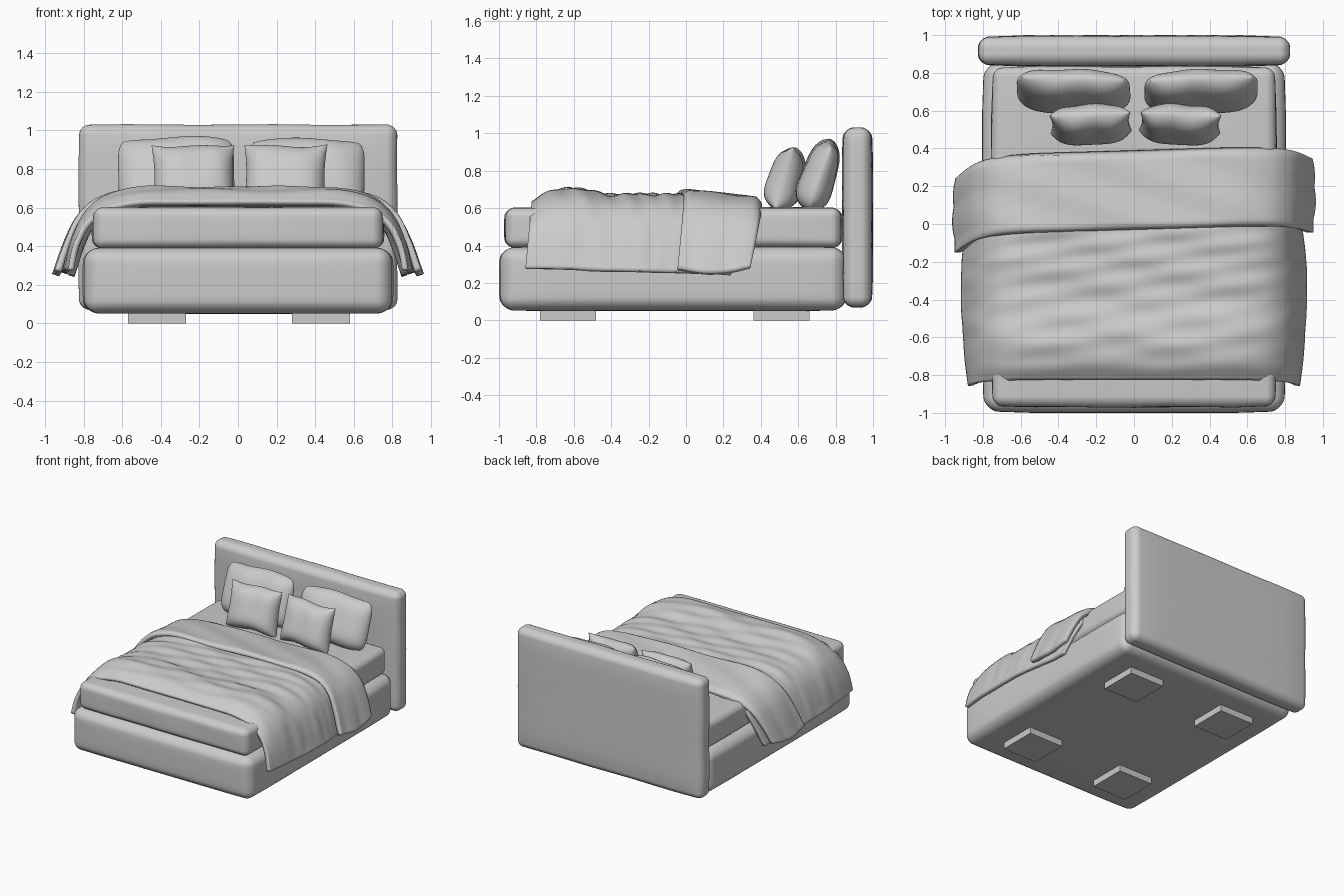
import bpy, bmesh, math
from math import sin, cos, pi

if "Cube" in bpy.data.objects:
    bpy.data.objects.remove(bpy.data.objects["Cube"])

grey = bpy.data.materials.new("soft_grey")
grey.diffuse_color = (0.6, 0.6, 0.6, 1)
grey.use_nodes = True
grey.node_tree.nodes["Principled BSDF"].inputs["Base Color"].default_value = grey.diffuse_color


def finish(name, bm, angle=40):
    bmesh.ops.recalc_face_normals(bm, faces=bm.faces[:])
    me = bpy.data.meshes.new(name)
    bm.to_mesh(me)
    bm.free()
    me.materials.append(grey)
    ob = bpy.data.objects.new(name, me)
    bpy.context.collection.objects.link(ob)
    bpy.context.view_layer.objects.active = ob
    ob.select_set(True)
    bpy.ops.object.shade_smooth_by_angle(angle=math.radians(angle))
    ob.select_set(False)
    return ob


def cushion_box(name, lo, hi, r, bulge, ripple=0.0):
    """Upholstered block: rounded edges, faces puffed out by bulge (x, y, z)."""
    bm = bmesh.new()
    bmesh.ops.create_cube(bm, size=2)
    bmesh.ops.subdivide_edges(bm, edges=bm.edges[:], cuts=15, use_grid_fill=True)
    mid = [(a + b) / 2 for a, b in zip(lo, hi)]
    half = [(b - a) / 2 - g for a, b, g in zip(lo, hi, bulge)]
    for v in bm.verts:
        t = list(v.co)
        core, off = [], []
        for k in range(3):
            inner, s = half[k] - r, (1 if t[k] > 0 else -1)
            a = abs(t[k])
            core.append(s * inner * min(a / 0.5, 1))
            off.append(s * math.tan(max(0, a - 0.5) * pi / 2) * r)
        length = math.sqrt(sum(o * o for o in off)) or 1
        p = [c + o / length * r for c, o in zip(core, off)]
        n = [p[k] / half[k] for k in range(3)]
        for k in range(3):
            i, j = (k + 1) % 3, (k + 2) % 3
            # long directions stay full almost to the edge, short ones arch
            e = [4 if half[m] < 0.25 else 12 for m in (i, j)]
            puff = max(0, 1 - abs(n[i]) ** e[0]) * max(0, 1 - abs(n[j]) ** e[1])
            wave = ripple * sin(9 * p[0] + 5 * p[1] + 14 * p[2]) * puff
            v.co[k] = mid[k] + p[k] + n[k] * (bulge[k] * puff + wave)
    return finish(name, bm)


# Bed frame, mattress, headboard
cushion_box("bed_base", (-0.805, -1.0, 0.05), (0.805, 0.86, 0.393), 0.065, (0.018, 0.018, 0.004))
cushion_box("mattress", (-0.755, -0.97, 0.385), (0.755, 0.835, 0.604), 0.045, (0.012, 0.012, 0.003), 0.003)
cushion_box("headboard", (-0.825, 0.835, 0.07), (0.825, 0.998, 1.03), 0.05, (0.005, 0.014, 0.002), 0.002)

# Feet
for i, x in enumerate((-0.42, 0.43)):
    for j, y in enumerate((-0.63, 0.51)):
        bm = bmesh.new()
        bmesh.ops.create_cube(bm, size=1)
        for v in bm.verts:
            v.co = (x + v.co.x * 0.30, y + v.co.y * 0.30, 0.032 + v.co.z * 0.064)
        finish(f"foot_{i}_{j}", bm)


def interp(pts, t):
    """Linear lookup through (t, value) points."""
    for (a, p), (b, q) in zip(pts, pts[1:]):
        if t <= b:
            f = max(0, (t - a) / (b - a))
            return p + (q - p) * f
    return pts[-1][1]


def smooth_interp(pts, t, w):
    return sum(interp(pts, t + k * w) for k in (-1, -0.5, 0, 0.5, 1)) / 5


def sheet(name, nu, nv, fn, thick):
    """Cloth grid from fn(u, v), u in -1..1 across, v in 0..1 along, given thickness."""
    bm = bmesh.new()
    rows = [[bm.verts.new(fn(-1 + 2 * i / nu, j / nv)) for i in range(nu + 1)] for j in range(nv + 1)]
    for a, b in zip(rows, rows[1:]):
        for i in range(nu):
            bm.faces.new((a[i], a[i + 1], b[i + 1], b[i]))
    ob = finish(name, bm, 60)
    m = ob.modifiers.new("thickness", "SOLIDIFY")
    m.thickness, m.offset = thick, -1
    return ob


# Half cross-section of the draped cloth: outward position and drop fraction
OUT = [(0, 0), (0.5, 0.58), (0.62, 0.72), (0.72, 0.805), (0.85, 0.862), (1, 0.91)]
DROP = [(0, 0), (0.45, 0.0), (0.58, 0.07), (0.66, 0.19), (0.76, 0.42), (1, 1)]
TOP = [(-0.86, 0.62), (-0.82, 0.635), (-0.76, 0.685), (-0.62, 0.71), (-0.52, 0.695), (-0.42, 0.672),
       (-0.2, 0.675), (-0.03, 0.672), (0.1, 0.66), (0.4, 0.645)]


def outward(u):
    a = abs(u)
    return math.copysign(smooth_interp(OUT, a, 0.04), u) if a > 0.05 else u * 1.16


def duvet(u, v):
    side = smooth_interp(DROP, abs(u), 0.05)
    y0 = -0.825 + v * 1.19
    y = y0 - 0.035 * side * (1 - v) - 0.13 * side * v ** 3
    x = outward(u) * (0.965 + 0.045 * sin(pi * min(1, v * 1.2)))
    top = smooth_interp(TOP, y0, 0.025)
    z = top + (0.265 - 0.03 * v - top) * side
    # creases run across the bed, fanning toward the sides
    edge = min(1, v * 6)
    c = sin(30 * y0 + 5 * x + 2 * sin(3 * x)) + 0.7 * sin(53 * y0 - 9 * x + 1.5 * sin(5 * y0))
    z += 0.005 * c * edge * (1 - side)
    fade = max(0, 1 - side) * side * 4
    # the flap clings to the mattress corner near the foot end
    cling = 0.025 * fade * (1 - v) ** 3
    x += math.copysign(0.003 * c * edge * fade + 0.003 * sin(11 * y0) * side - cling, u)
    return x, y, z


def fold(u, v):
    side = smooth_interp(DROP, abs(u), 0.05)
    x = outward(u) * (1.04 + 0.015 * sin(pi * v))
    skew = 0.05 + 0.03 * v if u < 0 else 0.03 * v
    y = -0.03 + 0.03 * x + v * 0.42 - side * (0.045 + skew)
    # rounded hem on the near edge, gentle fall toward the pillows
    lip = -0.025 * max(0, 1 - v / 0.08) ** 2 - 0.035 * max(0, (v - 0.9) / 0.1) ** 2
    top = 0.703 - 0.045 * v + lip
    low = 0.265 - 0.03 * sin(pi * v) + 0.01 * v
    z = top + (low - top) * side
    z += 0.004 * sin(9 * x + 10 * v) * (1 - side)
    x += math.copysign(0.008 * sin(7 * v + 2) * side, u)
    return x, y, z


sheet("duvet", 72, 90, duvet, 0.03)
sheet("folded_duvet_top", 72, 28, fold, 0.035)


def pillow(name, centre, w, h, depth, lean, turn, roll, seed, pinch):
    """Stuffed pillow: two puffed sides meeting at a pinched seam."""
    bm = bmesh.new()
    n = 24
    for s in (-1, 1):
        grid = []
        for j in range(n + 1):
            row = []
            for i in range(n + 1):
                p, q = sin(pi / 2 * (-1 + 2 * i / n)), sin(pi / 2 * (-1 + 2 * j / n))
                puff = ((1 - p ** 4) * (1 - q ** 4)) ** 0.6
                # pinch > 0 pulls seams inward, pinch < 0 rounds the corners
                x = w / 2 * p * (1 - pinch * (1 - q * q) if pinch > 0 else 1 + pinch * q ** 6)
                z = h / 2 * q * (1 - pinch * (1 - p * p) if pinch > 0 else 1 + pinch * p ** 6)
                z += 0.006 * sin(4 * p + seed) * q * q
                y = s * depth / 2 * puff * (1 - 0.2 * q)
                y += puff * 0.005 * sin(5 * p * (1 + 0.4 * q) + seed) * max(0, q + 0.4)
                x, z = x * cos(roll) - z * sin(roll), x * sin(roll) + z * cos(roll)
                y, z = y * cos(lean) + z * sin(lean), z * cos(lean) - y * sin(lean)
                x, y = x * cos(turn) - y * sin(turn), x * sin(turn) + y * cos(turn)
                row.append(bm.verts.new((centre[0] + x, centre[1] + y, centre[2] + z)))
            grid.append(row)
        for a, b in zip(grid, grid[1:]):
            for i in range(n):
                bm.faces.new((a[i], a[i + 1], b[i + 1], b[i]))
    bmesh.ops.remove_doubles(bm, verts=bm.verts[:], dist=0.0005)
    finish(name, bm, 60)


# Sleeping pillows and small scatter cushions
pillow("back_pillow_left", (-0.32, 0.71, 0.78), 0.60, 0.385, 0.18, 0.34, -0.04, 0.03, 0.5, -0.09)
pillow("back_pillow_right", (0.355, 0.71, 0.775), 0.60, 0.38, 0.18, 0.34, 0.04, -0.02, 2.1, -0.09)
pillow("front_cushion_left", (-0.23, 0.535, 0.76), 0.43, 0.345, 0.18, 0.28, 0.04, 0.01, 1.0, 0.06)
pillow("front_cushion_right", (0.245, 0.535, 0.76), 0.43, 0.345, 0.18, 0.28, -0.04, -0.01, 3.0, 0.06)
